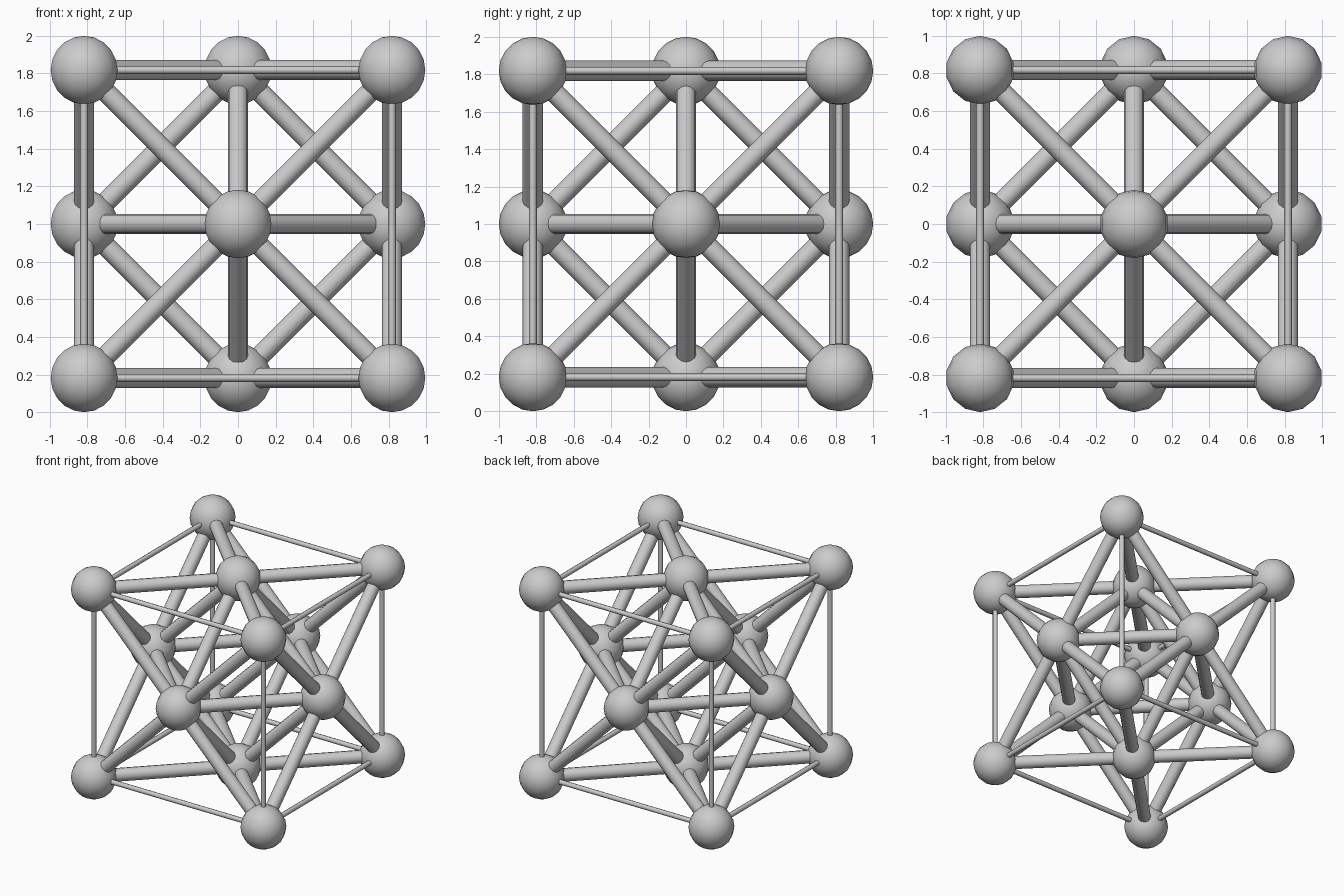
import bpy
from itertools import product, combinations
from mathutils import Vector

if "Cube" in bpy.data.objects:
    bpy.data.objects.remove(bpy.data.objects["Cube"])

R = 0.182          # ball radius
A = 1.0 - R        # half spacing of the cube lattice
C = Vector((0, 0, 1))


def smooth(obj, name):
    obj.name = name
    bpy.ops.object.shade_smooth_by_angle(angle=1.0)


def ball(p, name):
    bpy.ops.mesh.primitive_uv_sphere_add(segments=14, ring_count=10, radius=R, location=C + p)
    smooth(bpy.context.object, name)


def rod(p, q, r, sides, name):
    d = q - p
    bpy.ops.mesh.primitive_cylinder_add(vertices=sides, radius=r, depth=d.length,
                                        location=C + (p + q) / 2,
                                        rotation=d.to_track_quat('Z', 'Y').to_euler())
    smooth(bpy.context.object, name)


corners = [Vector(s) * A for s in product((-1, 1), repeat=3)]
faces = [Vector([s * A if i == k else 0 for i in range(3)]) for k in range(3) for s in (-1, 1)]

# Balls at cube corners and face centres
for p in corners:
    ball(p, "corner_ball")
for p in faces:
    ball(p, "face_ball")

# Thin rods along the cube edges
for p, q in combinations(corners, 2):
    if (p - q).length < 2.1 * A:
        rod(p, q, 0.021, 8, "edge_rod")

# Thick rods from face centres to their corners
for f, c in product(faces, corners):
    if (f - c).length < 1.5 * A:
        rod(f, c, 0.054, 12, "diagonal_rod")

# Thick rods between neighbouring face centres
for p, q in combinations(faces, 2):
    if (p - q).length < 1.5 * A:
        rod(p, q, 0.054, 12, "inner_rod")
